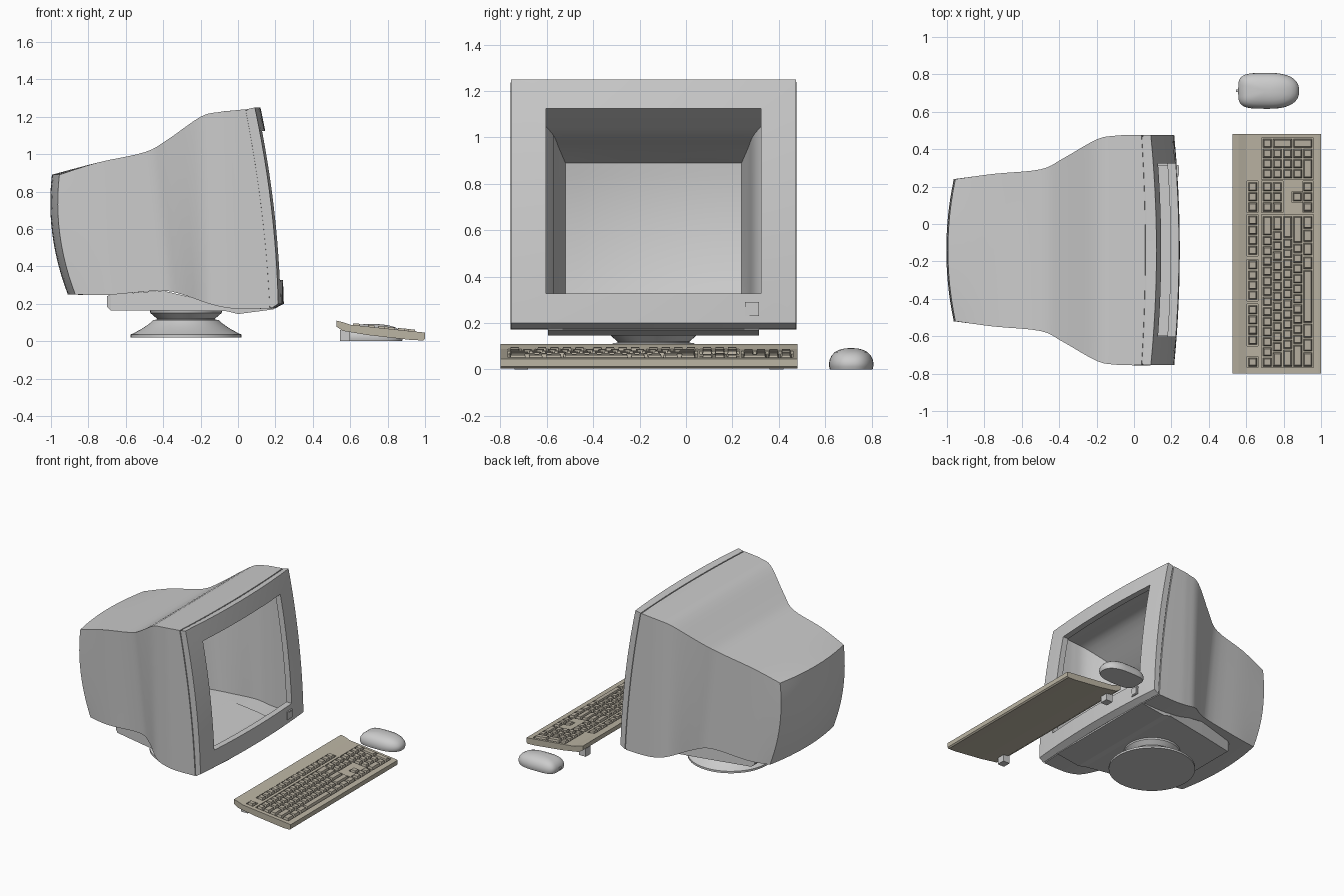
import bpy, bmesh, math
from mathutils import Vector

if "Cube" in bpy.data.objects:
    bpy.data.objects.remove(bpy.data.objects["Cube"])

CY = -0.14  # monitor centre line


def material(name, rgb):
    m = bpy.data.materials.new(name)
    m.diffuse_color = (*rgb, 1)
    m.use_nodes = True
    m.node_tree.nodes["Principled BSDF"].inputs["Base Color"].default_value = m.diffuse_color
    return m


BEIGE = material("beige", (0.50, 0.46, 0.37))
KEYCOL = material("key_beige", (0.48, 0.44, 0.36))


def finish(name, bm, mat=None, angle=None):
    bmesh.ops.remove_doubles(bm, verts=bm.verts, dist=1e-5)
    bmesh.ops.recalc_face_normals(bm, faces=bm.faces)
    me = bpy.data.meshes.new(name)
    bm.to_mesh(me)
    bm.free()
    ob = bpy.data.objects.new(name, me)
    bpy.context.collection.objects.link(ob)
    if mat:
        me.materials.append(mat)
    if angle:
        bpy.ops.object.select_all(action='DESELECT')
        ob.select_set(True)
        bpy.context.view_layer.objects.active = ob
        bpy.ops.object.shade_smooth_by_angle(angle=math.radians(angle))
    return ob


def loft(bm, rings, cap_start=False, cap_end=False, closed=True):
    vs = [[bm.verts.new(p) for p in r] for r in rings]
    n = len(vs[0])
    for a, b in zip(vs, vs[1:]):
        for i in range(n if closed else n - 1):
            j = (i + 1) % n
            bm.faces.new((a[i], a[j], b[j], b[i]))
    if cap_start:
        bm.faces.new(vs[0])
    if cap_end:
        bm.faces.new(vs[-1])


def lathe(name, profile, cx, cy, n=40):
    bm = bmesh.new()
    loft(bm, [[(cx + r * math.cos(2 * math.pi * i / n), cy + r * math.sin(2 * math.pi * i / n), z)
               for i in range(n)] for r, z in profile], True, True)
    return finish(name, bm, angle=35)


def box(name, lo, hi, mat=None):
    bm = bmesh.new()
    loft(bm, [[(x, y, z) for x, y in ((lo[0], lo[1]), (hi[0], lo[1]), (hi[0], hi[1]), (lo[0], hi[1]))]
              for z in (lo[2], hi[2])], True, True)
    return finish(name, bm, mat)


# Monitor sections: x top, z top, x bottom, z bottom, half width, vertical bow, sideways bow
REAR = (-0.955, 0.89, -0.87, 0.25, 0.38, -0.04, -0.04)
SEAM = (0.04, 1.24, 0.17, 0.175, 0.615, 0.02, 0.02)
FACE = (0.09, 1.25, 0.215, 0.20, 0.615, 0.025, 0.03)
SECTIONS = [REAR,
            (-0.75, 0.955, -0.70, 0.247, 0.408, 0, 0),
            (-0.50, 1.01, -0.42, 0.27, 0.432, 0, 0),
            (-0.38, 1.075, -0.30, 0.25, 0.49, 0, 0),
            (-0.20, 1.20, -0.17, 0.205, 0.592, 0, 0),
            (-0.10, 1.225, -0.07, 0.18, 0.612, 0, 0),
            (-0.03, 1.233, 0.03, 0.172, 0.615, 0, 0),
            SEAM]


def pt(s, u, v):
    xt, zt, xb, zb, hw, vb, ub = s
    return Vector((xb + (xt - xb) * v + vb * 4 * v * (1 - v) + ub * (1 - u * u),
                   CY + hw * u, zb + (zt - zb) * v))


def spline(pts, sub):
    out = []
    for i in range(len(pts) - 1):
        p = [pts[max(0, min(len(pts) - 1, i + k))] for k in (-1, 0, 1, 2)]
        for k in range(sub):
            t = k / sub
            out.append(tuple(0.5 * (2 * b + (c - a) * t + (2 * a - 5 * b + 4 * c - d) * t * t
                                    + (3 * b - a - 3 * c + d) * t ** 3) for a, b, c, d in zip(*p)))
    return out + [pts[-1]]


N = 12
STEP = [i / N for i in range(N)]
RIM = ([(-1 + 2 * t, 0) for t in STEP] + [(1, t) for t in STEP]
       + [(1 - 2 * t, 1) for t in STEP] + [(-1, 1 - t) for t in STEP])

# Hollow housing with bowed back panel
bm = bmesh.new()
loft(bm, [[pt(s, u, v) for u, v in RIM] for s in spline(SECTIONS, 4)])
loft(bm, [[pt(REAR, -1 + 2 * i / N, j / N) for i in range(N + 1)] for j in range(N + 1)], closed=False)
finish("monitor_housing", bm, angle=35)

# Bezel: seam groove, bowed frame around the screen hole, inner lip
bm = bmesh.new()
rings = [[pt(SEAM, u * a, 0.5 + (v - 0.5) * a) + Vector((dx, 0, 0)) for u, v in RIM]
         for a, dx in ((1, 0), (0.988, 0), (0.988, 0.008), (1, 0.008))]
for k in (0, 0.5, 1):
    rings.append([pt(FACE, u * (1 - 0.248 * k), v + k * (0.12 - 0.239 * v)) for u, v in RIM])
rings.append([p - Vector((0.045, 0, 0)) for p in rings[-1]])
loft(bm, rings)
finish("screen_bezel", bm, angle=30)

# Power button: square frame and cap
box("button_frame", (0.205, 0.255, 0.23), (0.237, 0.315, 0.29))
box("power_button", (0.205, 0.262, 0.237), (0.240, 0.308, 0.283))

# Tray under the housing, tapering toward the back
bm = bmesh.new()
under = [(-0.70, 0.185, 0.24, 0.32), (-0.68, 0.165, 0.25, 0.33), (-0.40, 0.163, 0.27, 0.39),
         (-0.06, 0.16, 0.19, 0.455), (0.0, 0.145, 0.18, 0.455), (0.19, 0.17, 0.185, 0.455)]
loft(bm, [[(x, CY - w, a), (x, CY + w, a), (x, CY + w, b), (x, CY - w, b)]
          for x, a, b, w in under], True, True)
finish("monitor_tray", bm)

# Swivel neck and round foot
lathe("stand_neck", [(0.15, 0.10), (0.155, 0.12), (0.19, 0.15), (0.195, 0.17)], -0.278, CY)
lathe("stand_base", [(0.297, 0.02), (0.297, 0.035), (0.27, 0.048), (0.23, 0.07),
                     (0.19, 0.098), (0.175, 0.113), (0.15, 0.116)], -0.278, CY, 48)


def deck(x):
    return 0.088 - 0.105 * (x - 0.6)


# Keyboard case from a side profile
profile = [(0.526, 0.11), (0.526, 0.078), (0.56, 0.055), (0.70, 0.032), (0.93, 0.006), (0.99, 0.004),
           (1.0, 0.012), (1.0, 0.045), (0.985, deck(0.985)), (0.60, deck(0.60)), (0.56, 0.102)]
bm = bmesh.new()
loft(bm, [[(x, y, z) for x, z in profile] for y in (-0.80, 0.48)], True, True)
case = finish("keyboard_case", bm, BEIGE)


def slab(bm, x0, x1, y0, y1, low, high, inset=0.0):
    # Block that follows the slope of the keyboard deck
    loft(bm, [[(x, y, deck(x) + h) for x, y in ((x0 + d, y0 + d), (x1 - d, y0 + d),
                                                (x1 - d, y1 - d), (x0 + d, y1 - d))]
              for h, d in ((low, 0), (high, inset))], True, True)


# Recessed key wells, cut from the case
wells = [(0.683, 0.959, -0.768, 0.050), (0.683, 0.797, 0.061, 0.229), (0.903, 0.959, 0.061, 0.229),
         (0.846, 0.900, 0.116, 0.174), (0.683, 0.959, 0.239, 0.461), (0.605, 0.663, -0.768, -0.708),
         (0.605, 0.663, -0.651, -0.429), (0.605, 0.663, -0.411, -0.189),
         (0.605, 0.663, -0.171, 0.051), (0.605, 0.663, 0.061, 0.229)]
bm = bmesh.new()
for w in wells:
    slab(bm, *w, -0.014, 0.03)
cutter = finish("well_cutter", bm)
cutter.hide_render = True
whole = case.data.copy()
mod = case.modifiers.new("wells", 'BOOLEAN')
mod.operation = 'DIFFERENCE'
mod.object = cutter
mod.solver = 'EXACT'
bpy.context.view_layer.objects.active = case
bpy.ops.object.modifier_apply(modifier=mod.name)
bpy.data.objects.remove(cutter)
if len(case.data.vertices) < 60:
    case.data = whole

# Keys
P = 0.054
bm = bmesh.new()


def key(x, y, wy=P, wx=P):
    g = 0.004
    slab(bm, x + g, x + wx - g, y + g, y + wy - g, -0.0145, 0.010, 0.006)


def key_row(x, y, widths):
    for w in widths:
        key(x, y, w * P)
        y += w * P


X = [0.686 + P * i for i in range(5)]
main_rows = [[1] * 13 + [2], [1.5] + [1] * 12 + [1.5], [1.75] + [1] * 11 + [2.25],
             [2.25] + [1] * 10 + [2.75], [1.5, 1.35, 1.5, 5.3, 1.35, 1.35, 1.3, 1.35]]
for x, row in zip(X, main_rows):
    key_row(x, -0.765, row)
for y, count in ((-0.765, 1), (-0.648, 4), (-0.408, 4), (-0.168, 4), (0.064, 3)):
    key_row(0.607, y, [1] * count)
for x in (X[0], X[1], X[4]):
    key_row(x, 0.064, [1] * 3)
key(X[3] - 0.002, 0.118)
for x, row in zip(X, [[1] * 4, [1] * 3, [1] * 3, [1] * 3, [2, 1]]):
    key_row(x, 0.242, row)
for i in (1, 3):
    key(X[i], 0.242 + 3 * P, P, 2 * P)
finish("keys", bm, KEYCOL)

# Keyboard feet
for side, y in (("left", -0.74), ("right", 0.36)):
    box("keyboard_foot_" + side, (0.545, y, 0.0), (0.60, y + 0.06, 0.06))


# Mouse: domed body, squarer at the cable end
def mouse_ring(s, z, n=48):
    ring = []
    for i in range(n):
        c, d = math.cos(2 * math.pi * i / n), math.sin(2 * math.pi * i / n)
        e = 2 / (2.4 if c > 0 else 4.0)
        r = s if c > 0 else s ** 0.8
        ring.append((0.72 + 0.163 * r * math.copysign(abs(c) ** e, c),
                     0.712 + 0.096 * s * math.copysign(abs(d) ** e, d), z))
    return ring


bm = bmesh.new()
loft(bm, [mouse_ring(s, z) for s, z in ((0.96, 0.0), (0.99, 0.012), (1, 0.025), (0.97, 0.042), (0.88, 0.06),
                                        (0.74, 0.074), (0.54, 0.084), (0.3, 0.09), (0.1, 0.0915))], True, True)
finish("mouse_body", bm, angle=50)
box("mouse_cable_stub", (0.545, 0.706, 0.015), (0.58, 0.718, 0.03))
